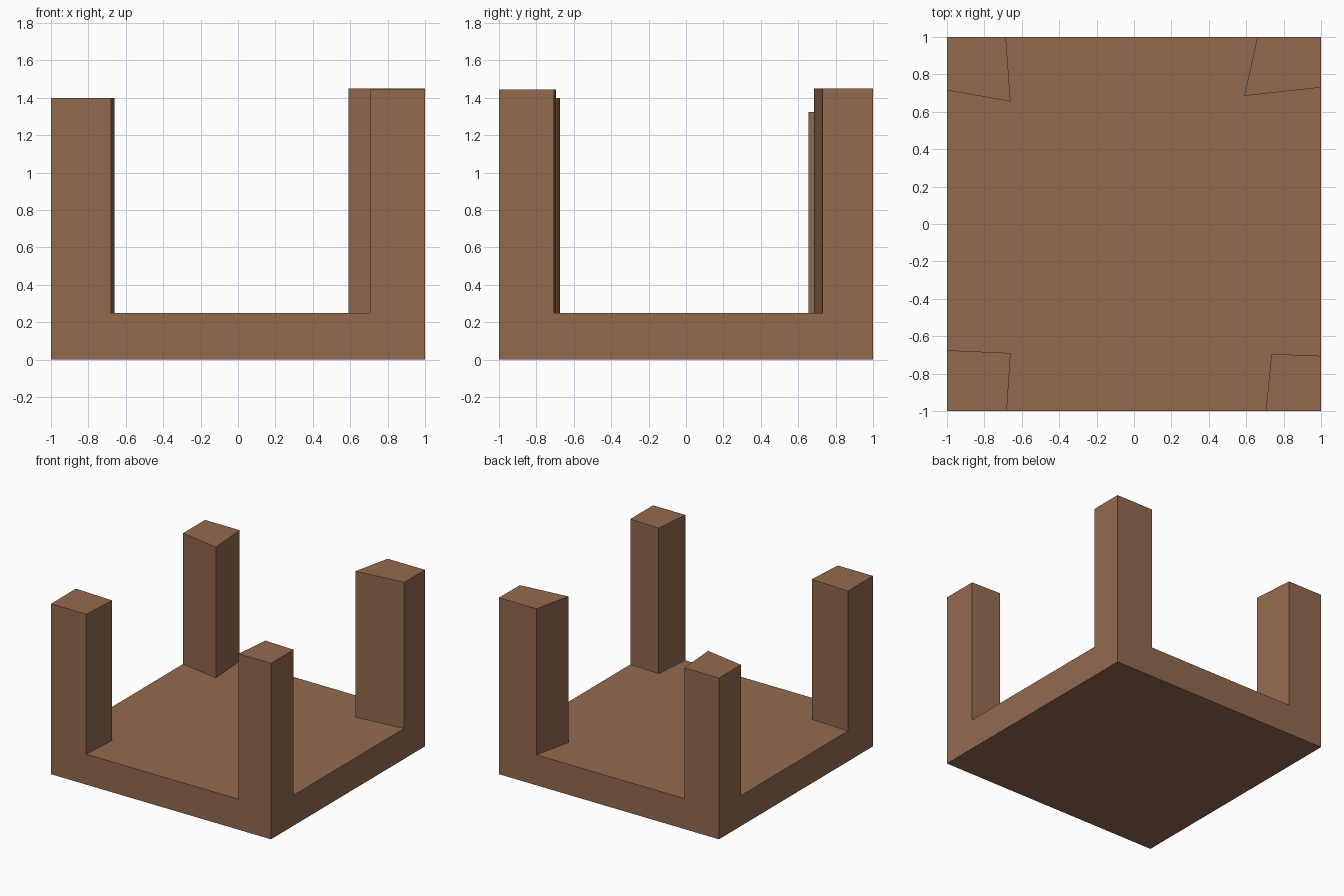
import bpy, bmesh

if "Cube" in bpy.data.objects:
    bpy.data.objects.remove(bpy.data.objects["Cube"])

BASE_H = 0.25

# Corner posts, counter-clockwise from front left:
# outer corner, point on previous side, inner corner, point on next side, top height
POSTS = [
    ((-1, -1), (-1, -0.675), (-0.66, -0.69), (-0.68, -1), 1.40),
    ((1, -1), (0.705, -1), (0.735, -0.695), (1, -0.705), 1.445),
    ((1, 1), (1, 0.73), (0.59, 0.685), (0.66, 1), 1.45),
    ((-1, 1), (-0.685, 1), (-0.66, 0.655), (-1, 0.715), 1.325),
]

bm = bmesh.new()
feet, low, high = [], [], []
for corner, prev, inner, nxt, top in POSTS:
    feet.append(bm.verts.new((*corner, 0)))
    low.append([bm.verts.new((*p, BASE_H)) for p in (prev, inner, nxt)])
    high.append([bm.verts.new((*p, top)) for p in (corner, prev, inner, nxt)])

# Slab underside and the floor between the posts
bm.faces.new(feet[::-1])
bm.faces.new([v for ring in low for v in ring])

for i in range(4):
    j = (i + 1) % 4
    # U-shaped outer wall: slab edge plus the outer faces of two posts
    bm.faces.new([feet[i], feet[j], high[j][0], high[j][1],
                  low[j][0], low[i][2], high[i][3], high[i][0]])
    # Two inner post walls and the post top
    for k in range(2):
        bm.faces.new([low[i][k], low[i][k + 1], high[i][k + 2], high[i][k + 1]])
    bm.faces.new(high[i])

bmesh.ops.recalc_face_normals(bm, faces=bm.faces)
mesh = bpy.data.meshes.new("slab_with_corner_posts")
bm.to_mesh(mesh)
bm.free()

brown = bpy.data.materials.new("brown")
brown.diffuse_color = (0.295, 0.142, 0.078, 1)
brown.use_nodes = True
brown.node_tree.nodes["Principled BSDF"].inputs["Base Color"].default_value = brown.diffuse_color
mesh.materials.append(brown)

obj = bpy.data.objects.new("slab_with_corner_posts", mesh)
bpy.context.collection.objects.link(obj)
